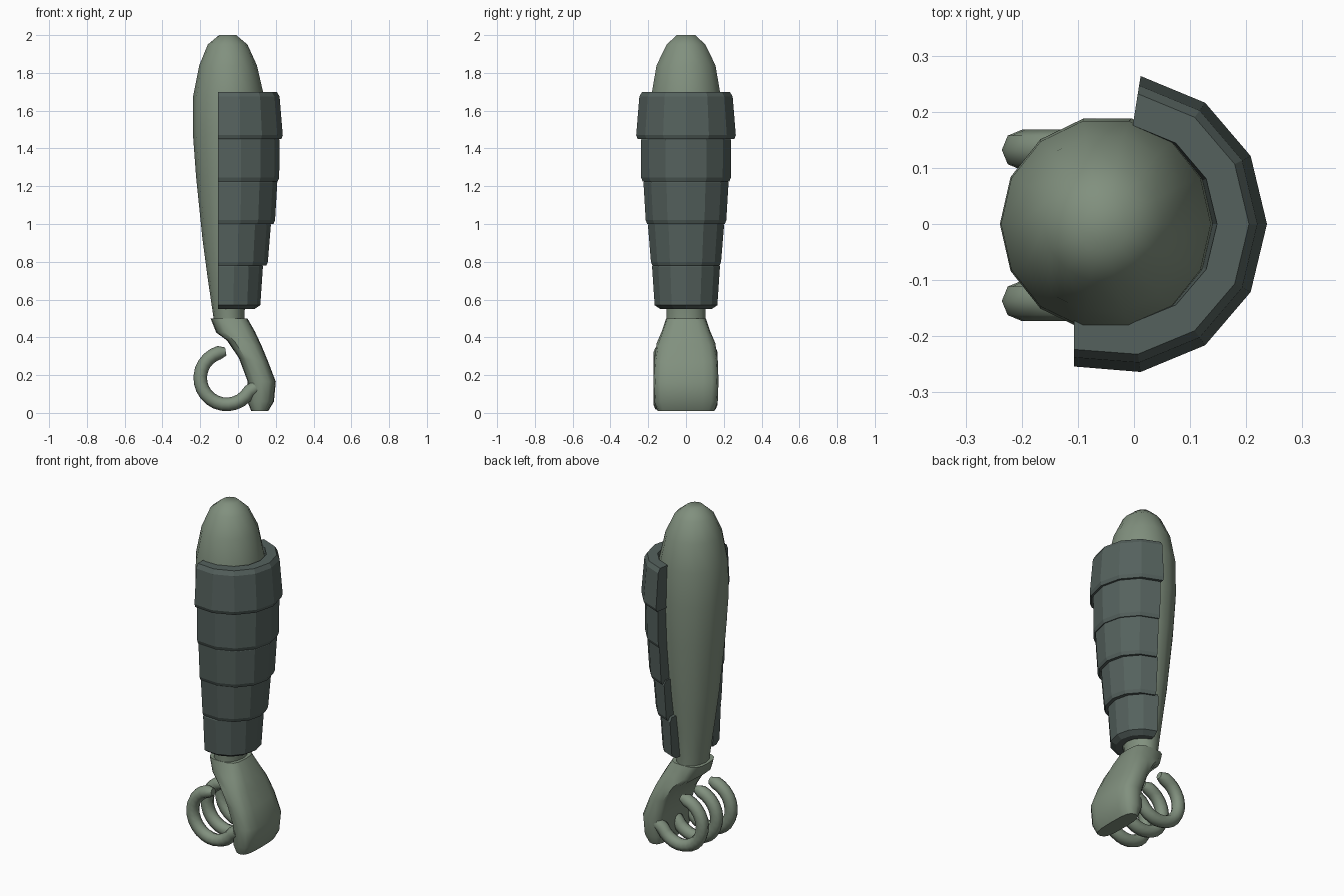
import bpy, bmesh
from math import sin, cos, pi, radians, copysign

if "Cube" in bpy.data.objects:
    bpy.data.objects.remove(bpy.data.objects["Cube"])


def material(name, colour):
    m = bpy.data.materials.new(name)
    m.diffuse_color = colour
    m.use_nodes = True
    m.node_tree.nodes["Principled BSDF"].inputs["Base Color"].default_value = m.diffuse_color
    return m


skin = material("grey_green", (0.22, 0.28, 0.21, 1))
shell = material("dark_plate", (0.09, 0.12, 0.11, 1))


def finish(name, bm, mat, angle=None):
    bmesh.ops.recalc_face_normals(bm, faces=bm.faces)
    mesh = bpy.data.meshes.new(name)
    bm.to_mesh(mesh)
    bm.free()
    ob = bpy.data.objects.new(name, mesh)
    bpy.context.collection.objects.link(ob)
    mesh.materials.append(mat)
    if angle:
        bpy.ops.object.select_all(action='DESELECT')
        ob.select_set(True)
        bpy.context.view_layer.objects.active = ob
        bpy.ops.object.shade_smooth_by_angle(angle=radians(angle))
    return ob


def power(v, p):
    return copysign(abs(v) ** p, v)


def loft(name, rings, sides, p, angle):
    """Rings are (left x, left z, right x, right z, half width in y)."""
    bm = bmesh.new()
    loops = []
    for lx, lz, rx, rz, hy in rings:
        loop = []
        for i in range(sides):
            a = 2 * pi * i / sides
            t = 0.5 + 0.5 * power(cos(a), p)
            loop.append(bm.verts.new((lx + (rx - lx) * t, hy * power(sin(a), p),
                                      lz + (rz - lz) * t)))
        loops.append(loop)
    for a, b in zip(loops, loops[1:]):
        for i in range(sides):
            j = (i + 1) % sides
            bm.faces.new((a[i], a[j], b[j], b[i]))
    bm.faces.new(loops[0])
    bm.faces.new(loops[-1])
    return finish(name, bm, skin, angle)


# Forearm, tapering to the wrist
arm = [(-.10, 2.0, -.01, .05), (-.16, 1.95, .05, .105), (-.205, 1.84, .10, .16),
       (-.237, 1.68, .137, .188), (-.239, 1.48, .145, .193), (-.222, 1.25, .135, .182),
       (-.188, .92, .10, .152), (-.16, .71, .065, .125), (-.135, .54, .035, .106),
       (-.125, .47, .035, .104)]
loft("forearm", [(l, z, r, z, hy) for l, z, r, hy in arm], 14, 1, 45)

# Palm, a flat wedge sloping away from the wrist
loft("palm", [(-.145, .50, .05, .50, .105), (-.115, .425, .09, .43, .13),
              (-.06, .385, .125, .355, .155), (.005, .29, .16, .27, .168),
              (.05, .17, .20, .165, .172), (.05, .06, .19, .06, .168),
              (.07, .01, .16, .01, .15)], 16, .65, 45)

# Three curled fingers
for n, y in enumerate((-.137, -.002, .132)):
    pts = [(-.06 + .14 * cos(radians(a)), .185 + .14 * sin(radians(a)))
           for a in range(92, 331, 14)]
    pts.append((.095, .135))
    cu = bpy.data.curves.new("finger_path", 'CURVE')
    cu.dimensions = '3D'
    cu.bevel_depth = .036
    cu.bevel_resolution = 2
    cu.use_fill_caps = True
    sp = cu.splines.new('POLY')
    sp.points.add(len(pts) - 1)
    for k, (x, z) in enumerate(pts):
        sp.points[k].co = (x, y, z, 1)
    sp.points[0].radius = .6
    ob = bpy.data.objects.new(f"finger_{n + 1}", cu)
    bpy.context.collection.objects.link(ob)
    bpy.ops.object.select_all(action='DESELECT')
    ob.select_set(True)
    bpy.context.view_layer.objects.active = ob
    bpy.ops.object.convert(target='MESH')
    bpy.ops.object.shade_smooth_by_angle(angle=radians(50))
    ob.data.materials.clear()
    ob.data.materials.append(skin)


def plate(name, cx, profile):
    """Sweep a closed (radius, z) profile around the front and right side."""
    bm = bmesh.new()
    loops = []
    for i in range(8):
        a = radians(-108 + 27 * i)
        loops.append([bm.verts.new((cx + r * cos(a) if i else -.107, r * sin(a), z))
                      for r, z in profile])
    n = len(profile)
    for a, b in zip(loops, loops[1:]):
        for i in range(n):
            j = (i + 1) % n
            bm.faces.new((a[i], a[j], b[j], b[i]))
    bm.faces.new(loops[0])
    bm.faces.new(loops[-1])
    finish(name, bm, shell, 15)


# Overlapping armour plates: centre x, top z, bottom z, top radius, bottom radius, inner radius
bands = [(-.03, 1.70, 1.45, .25, .267, .178), (-.022, 1.47, 1.225, .242, .24, .17),
         (-.02, 1.245, 1.0, .228, .216, .155), (-.03, 1.02, .78, .204, .188, .14),
         (-.05, .80, .55, .182, .168, .12)]
for n, (cx, zt, zb, rt, rb, ri) in enumerate(bands):
    plate(f"armour_plate_{n + 1}", cx,
          [(ri, zt), (rt - .015, zt), (rt, zt - .025), (rb, zb + .02),
           (rb - (.03 if n == 4 else .008), zb), (ri - .02, zb)])
